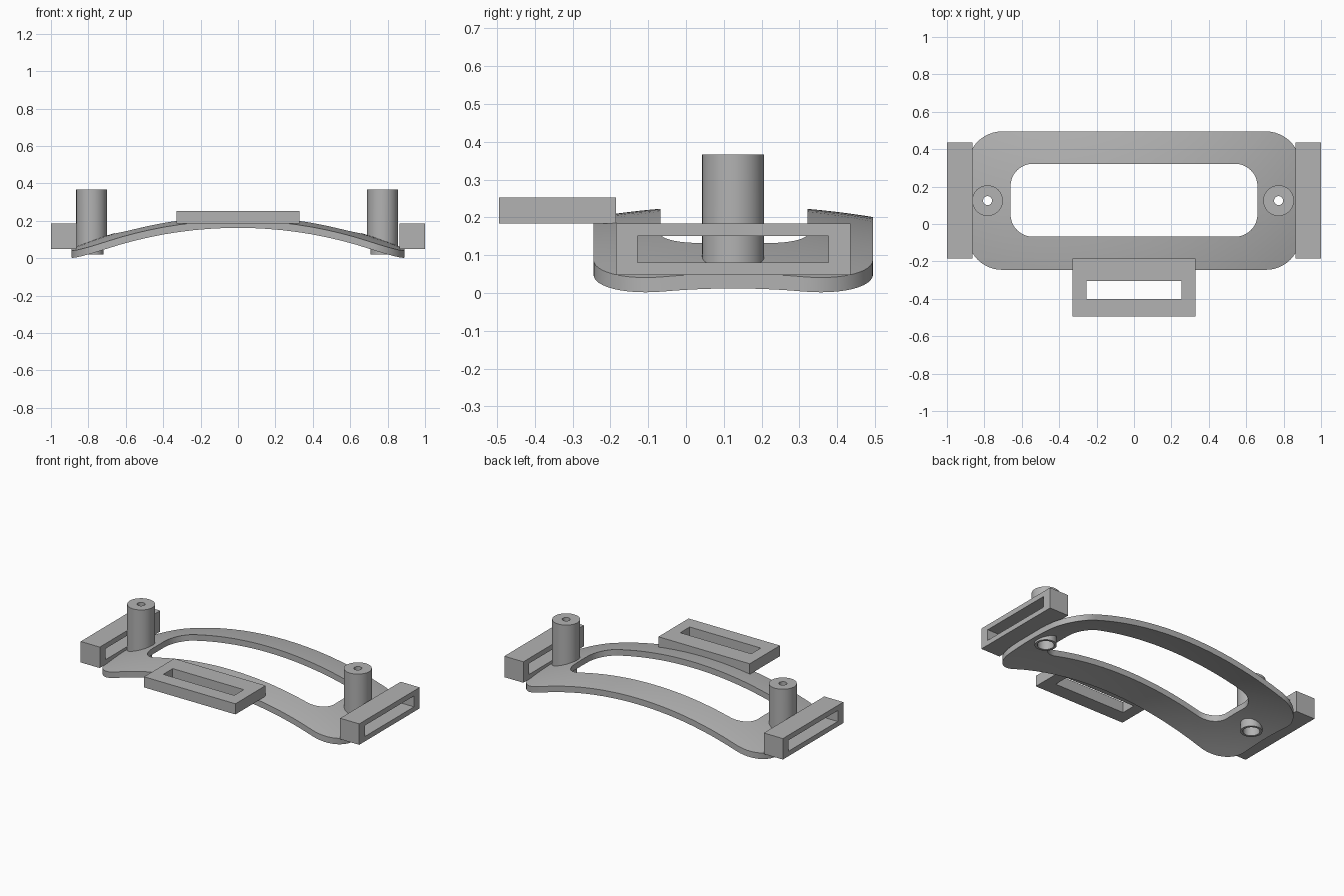
import bpy, bmesh, math
from mathutils import Vector

if "Cube" in bpy.data.objects:
    bpy.data.objects.remove(bpy.data.objects["Cube"])

grey = bpy.data.materials.new("plain grey")
colour = (0.45, 0.45, 0.45, 1)
grey.diffuse_color = colour
grey.use_nodes = True
grey.node_tree.nodes["Principled BSDF"].inputs["Base Color"].default_value = colour

MID_Y = 0.125            # centre line of the plate and posts
CROWN, RADIUS, THICK = 0.192, 2.29, 0.039


def dome(x, y):
    """Height of the plate's spherical underside."""
    return CROWN - RADIUS + math.sqrt(RADIUS ** 2 - x * x - (y - MID_Y) ** 2)


def finish(name, bm):
    bmesh.ops.recalc_face_normals(bm, faces=bm.faces)
    mesh = bpy.data.meshes.new(name)
    bm.to_mesh(mesh)
    bm.free()
    mesh.materials.append(grey)
    obj = bpy.data.objects.new(name, mesh)
    bpy.context.collection.objects.link(obj)
    return obj


def smooth(obj):
    bpy.ops.object.select_all(action='DESELECT')
    obj.select_set(True)
    bpy.context.view_layer.objects.active = obj
    bpy.ops.object.shade_smooth_by_angle(angle=math.radians(30))


def rounded_rect(x0, x1, y0, y1, r=0, arc=0, side=1):
    """Closed outline with arc steps per corner and side steps per edge."""
    centres = [(x1 - r, y1 - r), (x0 + r, y1 - r), (x0 + r, y0 + r), (x1 - r, y0 + r)]
    corners = []
    for k, (cx, cy) in enumerate(centres):
        steps = [(k + i / arc) * math.pi / 2 for i in range(arc + 1)] if arc else [0]
        corners.append([Vector((cx + r * math.cos(a), cy + r * math.sin(a))) for a in steps])
    loop = []
    for k, corner in enumerate(corners):
        nxt = corners[(k + 1) % 4][0]
        loop += corner
        loop += [corner[-1].lerp(nxt, i / side) for i in range(1, side)]
    return loop


def ring_solid(name, outer, inner, place, rings=1):
    """Solid between two outlines; place(u, v, layer) gives the 3D point."""
    bm = bmesh.new()
    n = len(outer)
    layers = []
    for layer in (0, 1):
        rows = []
        for j in range(rings + 1):
            pts = [a.lerp(b, j / rings) for a, b in zip(outer, inner)]
            rows.append([bm.verts.new(place(p.x, p.y, layer)) for p in pts])
        layers.append(rows)
    low, high = layers
    for i in range(n):
        k = (i + 1) % n
        for rows in layers:
            for a, b in zip(rows, rows[1:]):
                bm.faces.new((a[i], a[k], b[k], b[i]))
        for j in (0, rings):
            bm.faces.new((low[j][i], low[j][k], high[j][k], high[j][i]))
    return finish(name, bm)


def lathe(name, cx, profile, segments=48):
    """Closed profile turned about a vertical axis; height None sits in the plate."""
    bm = bmesh.new()
    rows = []
    for s in range(segments):
        a = 2 * math.pi * s / segments
        row = []
        for r, z in profile:
            x, y = cx + r * math.cos(a), MID_Y + r * math.sin(a)
            row.append(bm.verts.new((x, y, dome(x, y) + THICK / 2 if z is None else z)))
        rows.append(row)
    m = len(profile)
    for s in range(segments):
        a, b = rows[s], rows[(s + 1) % segments]
        for i in range(m):
            k = (i + 1) % m
            bm.faces.new((a[i], a[k], b[k], b[i]))
    return finish(name, bm)


# Domed plate with its rounded window
plate = ring_solid(
    "domed_plate",
    rounded_rect(-0.89, 0.89, -0.245, 0.495, 0.185, 12, 18),
    rounded_rect(-0.66, 0.66, -0.068, 0.322, 0.12, 12, 18),
    lambda x, y, layer: (x, y, dome(x, y) + THICK * layer), rings=6)

# Hollow posts, each with a narrower collar showing below the plate
for side, cx in (("right", -0.783), ("left", 0.773)):
    bm = bmesh.new()
    bmesh.ops.create_cone(bm, cap_ends=True, segments=48, radius1=0.056,
                          radius2=0.056, depth=0.4)
    bmesh.ops.translate(bm, vec=(cx, MID_Y, 0.1), verts=bm.verts)
    cutter = finish("bore_cutter", bm)
    cutter.hide_render = True
    mod = plate.modifiers.new("bore", 'BOOLEAN')
    mod.operation, mod.solver, mod.object = 'DIFFERENCE', 'EXACT', cutter
    bpy.ops.object.select_all(action='DESELECT')
    plate.select_set(True)
    bpy.context.view_layer.objects.active = plate
    bpy.ops.object.modifier_apply(modifier=mod.name)
    bpy.data.objects.remove(cutter)

    post = lathe(side + "_post", cx, [
        (0.024, 0.366), (0.082, 0.366), (0.082, None), (0.064, None),
        (0.064, 0.02), (0.049, 0.02), (0.049, 0.3), (0.024, 0.3)])
    smooth(post)
smooth(plate)

# Strap loops at both ends, slotted sideways
for side, sign in (("right", -1), ("left", 1)):
    ring_solid(side + "_strap_loop",
               rounded_rect(-0.185, 0.435, 0.048, 0.184),
               rounded_rect(-0.128, 0.377, 0.08, 0.151),
               lambda y, z, layer: (sign * (0.863 + 0.137 * layer), y, z))

# Front strap loop, slotted vertically
ring_solid("front_strap_loop",
           rounded_rect(-0.328, 0.328, -0.495, -0.185),
           rounded_rect(-0.255, 0.255, -0.402, -0.305),
           lambda x, y, layer: (x, y, 0.184 + 0.069 * layer))
